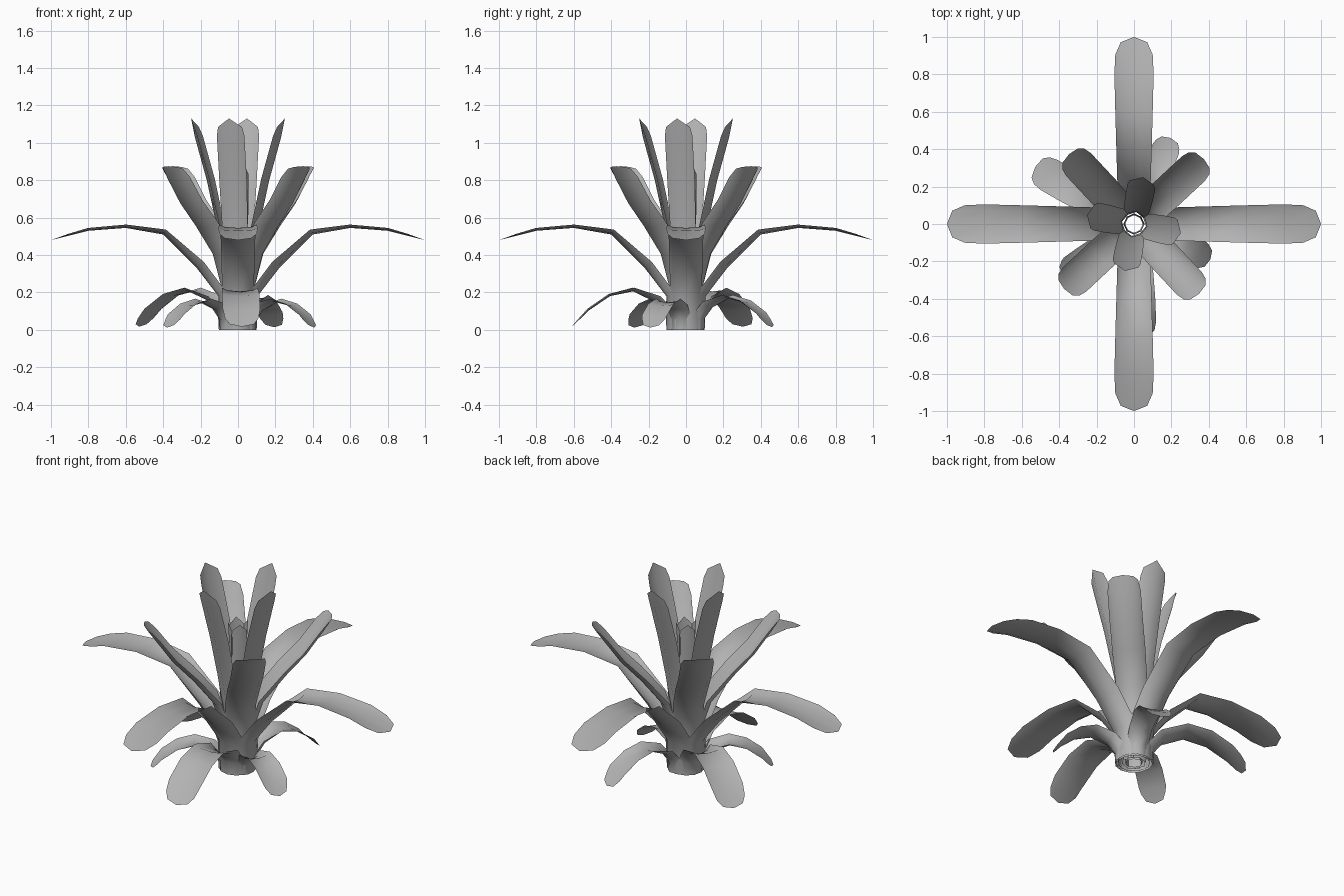
import bpy, bmesh
from math import sin, cos, radians, pi, hypot

grey = bpy.data.materials.new("leaf_grey")
grey.diffuse_color = (0.45, 0.45, 0.45, 1)


def leaf(name, rows, angle, tip, segs=4):
    """Cupped strip: rows are (radius, height, half width, cup); tip shapes the end."""
    bm = bmesh.new()
    d = (cos(radians(angle)), sin(radians(angle)))
    grid = []
    for i, (r, z, hw, cup) in enumerate(rows):
        a, b = rows[max(i - 1, 0)], rows[min(i + 1, len(rows) - 1)]
        tr, tz = b[0] - a[0], b[1] - a[1]
        n = hypot(tr, tz)
        tr, tz = tr / n, tz / n
        line = []
        for k in range(segs + 1):
            u = (2 * k / segs - 1) * pi / 2
            side, depth = hw * sin(u), 1 - cos(u)
            back = tip * depth if i == len(rows) - 1 else 0
            rr = r - tz * cup * depth - tr * back
            zz = max(0, z + tr * cup * depth - tz * back)
            line.append(bm.verts.new((rr * d[0] - side * d[1],
                                      rr * d[1] + side * d[0], zz)))
        grid.append(line)
    for p, q in zip(grid, grid[1:]):
        for k in range(segs):
            bm.faces.new((p[k], q[k], q[k + 1], p[k + 1]))
    me = bpy.data.meshes.new(name)
    bm.to_mesh(me)
    bm.free()
    me.materials.append(grey)
    for f in me.polygons:
        f.use_smooth = True
    ob = bpy.data.objects.new(name, me)
    bpy.context.collection.objects.link(ob)


# Long arching leaves
arch = [(0.10, 0.0, 0.08, 0.05), (0.105, 0.18, 0.085, 0.05),
        (0.22, 0.33, 0.088, 0.05), (0.40, 0.51, 0.094, 0.03),
        (0.60, 0.545, 0.10, 0.018), (0.80, 0.53, 0.105, 0.015), (1.0, 0.48, 0.10, 0.01)]
# Flaring leaves between them
flare = [(0.085, 0.0, 0.07, 0.04), (0.09, 0.25, 0.08, 0.045),
         (0.14, 0.40, 0.085, 0.045), (0.26, 0.55, 0.09, 0.04),
         (0.37, 0.67, 0.09, 0.035), (0.46, 0.80, 0.09, 0.03), (0.51, 0.875, 0.08, 0.02)]
# Upright pointed leaves
upright = [(0.065, 0.0, 0.055, 0.03), (0.07, 0.30, 0.065, 0.03),
           (0.115, 0.55, 0.07, 0.03), (0.17, 0.80, 0.075, 0.03),
           (0.235, 1.03, 0.075, 0.03), (0.255, 1.13, 0.065, 0.02)]
# Small heart leaves
heart = [(0.045, 0.0, 0.035, 0.012), (0.045, 0.40, 0.04, 0.012),
         (0.05, 0.78, 0.043, 0.012), (0.055, 0.87, 0.04, 0.012)]

for i in range(4):
    leaf("arching_leaf", arch, 90 * i, 0.10)
    leaf("flaring_leaf", flare, 43 + 90 * i, 0.03)
    leaf("upright_leaf", upright, 90 * i - 11, 0.05, 2)
    leaf("heart_leaf", heart, 45 + 90 * i, 0.04, 2)

# Low drooping leaves: angle, reach, peak height, half width
droop = [(0.105, 0.0, 0.75, 0.05), (0.107, 0.35, 0.8, 0.05), (0.16, 0.70, 0.85, 0.04),
         (0.28, 0.98, 0.95, 0.02), (0.40, 0.86, 1, 0.012), (0.51, 0.5, 1, 0.01),
         (0.60, 0.08, 0.9, 0.005)]
for ang, reach, peak, hw in [(-25, 0.45, 0.15, 0.075), (67, 0.50, 0.17, 0.075),
                             (150, 0.61, 0.21, 0.092), (216, 0.47, 0.15, 0.075),
                             (272, 0.61, 0.21, 0.10)]:
    s = (reach - 0.105) / 0.495
    leaf("drooping_leaf", [(0.105 + (r - 0.105) * s, z * peak, w * hw, c)
                           for r, z, w, c in droop], ang, 0.06)
